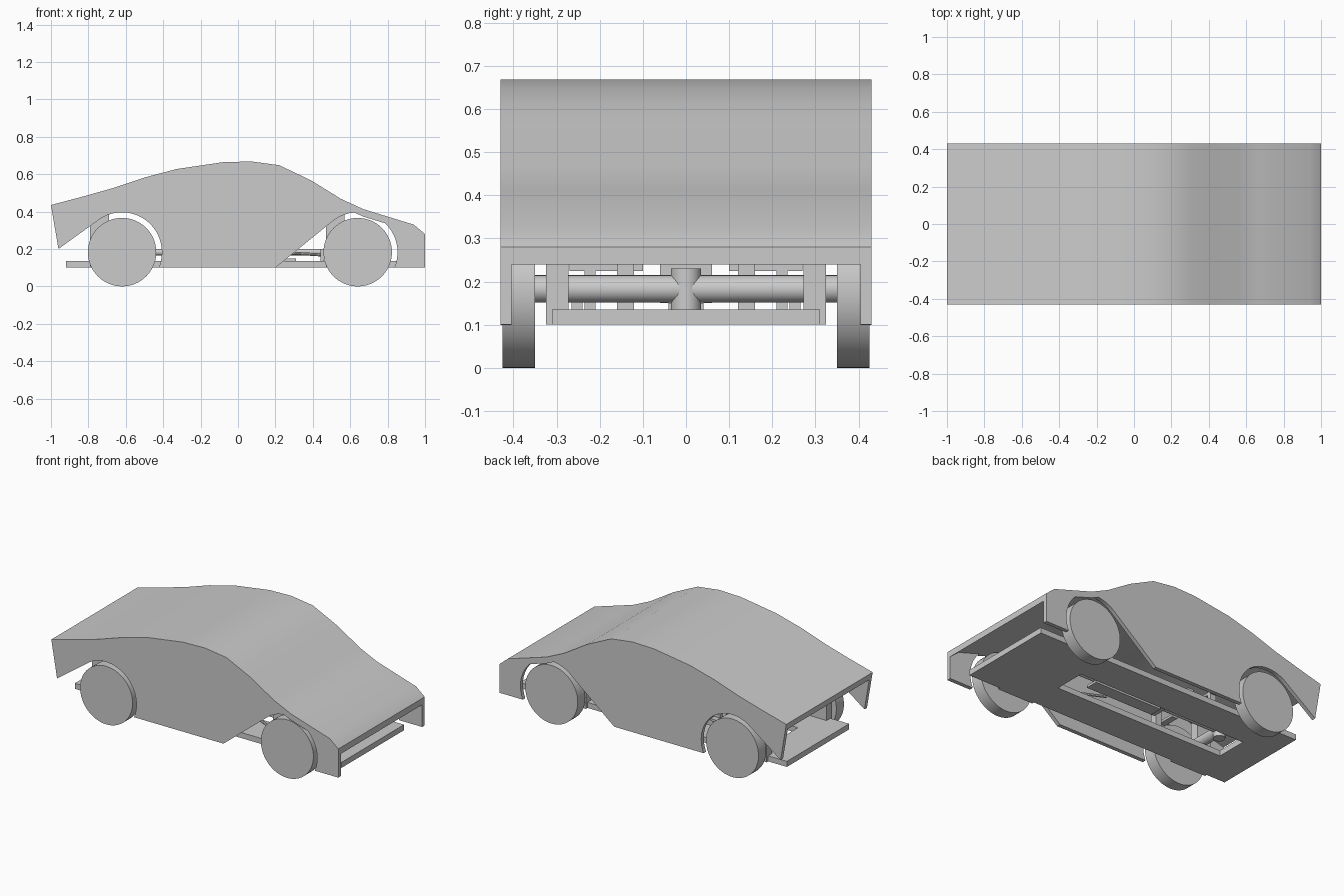
import bpy, bmesh
from math import cos, sin, radians
from mathutils import Vector

cube = bpy.data.objects.get("Cube")
if cube:
    bpy.data.objects.remove(cube, do_unlink=True)

grey = bpy.data.materials.new("plain_grey")
grey.use_nodes = True
grey.diffuse_color = (0.6, 0.6, 0.6, 1)
grey.node_tree.nodes["Principled BSDF"].inputs["Base Color"].default_value = (0.6, 0.6, 0.6, 1)


def finish(name, bm, smooth=False):
    bmesh.ops.recalc_face_normals(bm, faces=bm.faces)
    mesh = bpy.data.meshes.new(name)
    bm.to_mesh(mesh)
    bm.free()
    mesh.materials.append(grey)
    ob = bpy.data.objects.new(name, mesh)
    bpy.context.collection.objects.link(ob)
    if smooth:
        bpy.ops.object.select_all(action='DESELECT')
        ob.select_set(True)
        bpy.context.view_layer.objects.active = ob
        bpy.ops.object.shade_smooth_by_angle(angle=radians(30))
    return ob


def extrude(name, outline, y0, y1, smooth=False):
    """Side outline (x, z) swept across y."""
    bm = bmesh.new()
    face = bm.faces.new([bm.verts.new((x, y0, z)) for x, z in outline])
    swept = bmesh.ops.extrude_face_region(bm, geom=[face])["geom"]
    bmesh.ops.translate(bm, vec=(0, y1 - y0, 0),
                        verts=[g for g in swept if isinstance(g, bmesh.types.BMVert)])
    return finish(name, bm, smooth)


def box(name, x0, x1, y0, y1, z0, z1):
    return extrude(name, [(x0, z0), (x1, z0), (x1, z1), (x0, z1)], y0, y1)


def rod(name, start, end, radius, sides=24):
    a, b = Vector(start), Vector(end)
    bm = bmesh.new()
    bmesh.ops.create_cone(bm, cap_ends=True, segments=sides, radius1=radius,
                          radius2=radius, depth=(b - a).length)
    ob = finish(name, bm, True)
    ob.location = (a + b) / 2
    ob.rotation_euler = (b - a).to_track_quat('Z', 'Y').to_euler()
    return ob


WHEELS = {"rear": -0.62, "front": 0.64}
HUB_Z, WHEEL_R, ARCH_R = 0.183, 0.183, 0.213
SIDES = {"left": 1, "right": -1}

# Roof sheet running from tail to nose
top = [(-1, .435), (-.83, .48), (-.67, .525), (-.5, .582), (-.33, .627), (-.08, .664),
       (.07, .668), (.22, .648), (.3, .61), (.39, .567), (.55, .468), (.67, .413),
       (.94, .33), (1, .28)]
under = [(x, z - .04) for x, z in top]
under[0] = (-.993, .395)
extrude("roof_shell", top + under[::-1], -.43, .43, True)


# Side panels with wheel arches and slanted cuts
def arch(cx):
    return [(cx + ARCH_R * cos(radians(a)), HUB_Z + ARCH_R * sin(radians(a)))
            for a in range(-23, 128, 6)]


side_outline = (top + [(1, .1)] + arch(WHEELS["front"]) + [(.2, .1)]
                + arch(WHEELS["rear"]) + [(-.96, .2)])
for side, s in SIDES.items():
    extrude(side + "_side_panel", side_outline, s * .405, s * .43)

# Wheels, axles and upright brackets
for end, cx in WHEELS.items():
    rod(end + "_axle", (cx, -.35, HUB_Z), (cx, .35, HUB_Z), .032)
    bracket = [(cx - .17, .1), (cx + .08, .1), (cx + .08, .26),
               (cx - .07, .26), (cx - .07, .4), (cx - .17, .4)]
    for side, s in SIDES.items():
        rod(f"{end}_{side}_wheel", (cx, s * .35, HUB_Z), (cx, s * .425, HUB_Z), WHEEL_R, 64)
        extrude(f"{end}_{side}_bracket", bracket, s * .272, s * .325)

# Floor plate around a central opening
box("floor_front", .47, .94, -.31, .31, .1, .135)
box("floor_rear", -.92, -.71, -.31, .31, .1, .135)
for side, s in SIDES.items():
    box(side + "_floor_rail", -.71, .47, s * .1, s * .31, .1, .135)

# Drivetrain above the opening
box("motor_tray", -.16, .31, -.04, .04, .135, .15)
box("motor", -.2, .1, -.06, .06, .15, .26)
rod("drive_shaft", (-.62, 0, HUB_Z), (.64, 0, HUB_Z), .018)
for end, cx in WHEELS.items():
    rod(end + "_gear_housing", (cx, 0, .135), (cx, 0, .23), .035)

# Posts, cross members and steering rods
for side, s in SIDES.items():
    box(side + "_post", -.4, -.36, s * .21, s * .235, .135, .26)
    box(side + "_cross_member", -.4, -.36, s * .1, s * .27, .225, .24)
    box(side + "_inner_post", -.3, -.26, s * .12, s * .16, .135, .26)
    rod(side + "_steering_rod", (.1, s * .12, .19), (.46, s * .25, .167), .008, 8)
    box(side + "_rod_mount", .44, .46, s * .24, s * .265, .135, .2)
